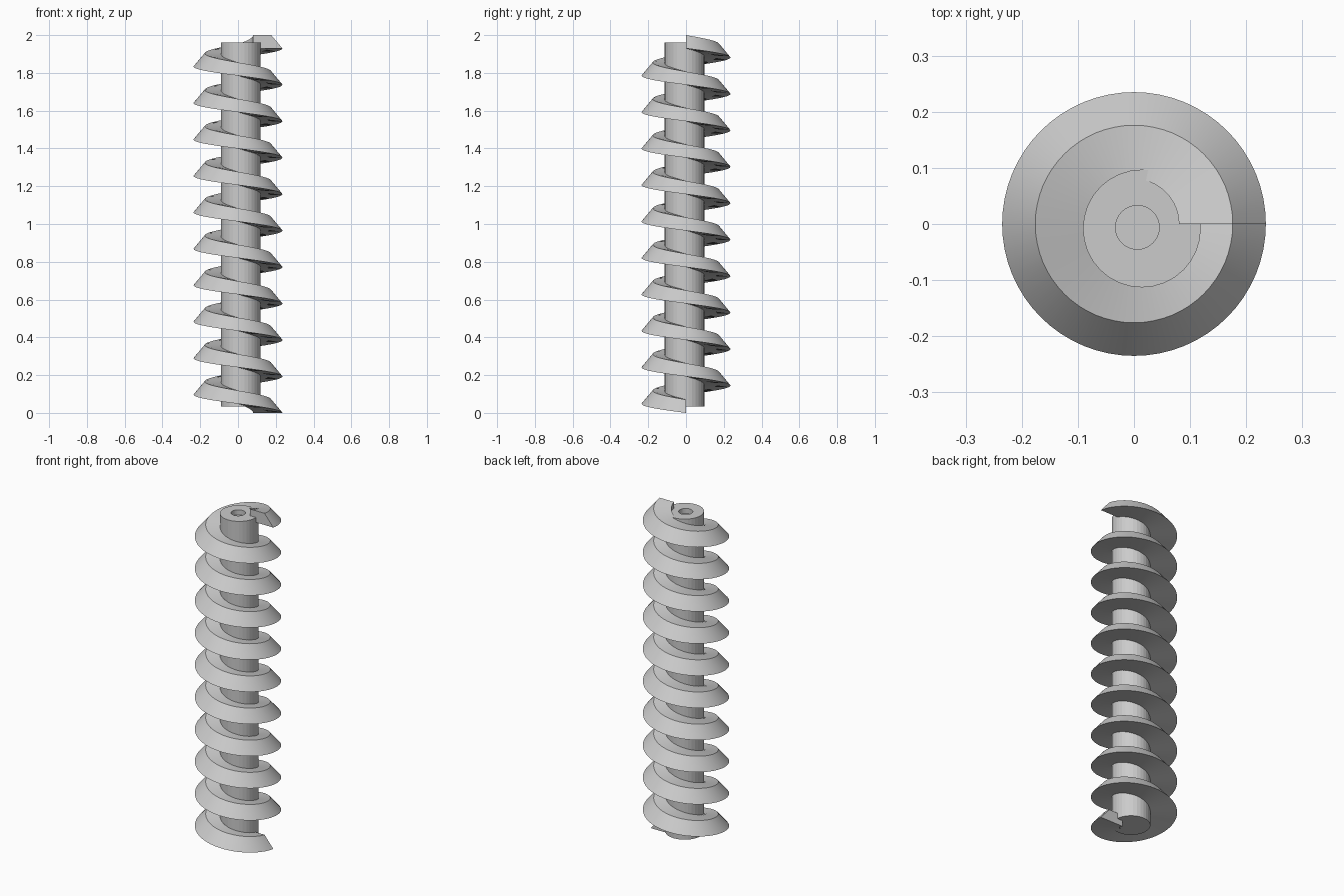
import bpy, bmesh
from math import cos, sin, tau

if "Cube" in bpy.data.objects:
    bpy.data.objects.remove(bpy.data.objects["Cube"], do_unlink=True)

grey = bpy.data.materials.new("plain grey")
grey.use_nodes = True
colour = (0.6, 0.6, 0.6, 1)
grey.diffuse_color = colour
grey.node_tree.nodes["Principled BSDF"].inputs["Base Color"].default_value = colour


def finish(name, bm, smooth):
    bmesh.ops.recalc_face_normals(bm, faces=bm.faces[:])
    mesh = bpy.data.meshes.new(name)
    bm.to_mesh(mesh)
    bm.free()
    mesh.materials.append(grey)
    obj = bpy.data.objects.new(name, mesh)
    bpy.context.collection.objects.link(obj)
    if smooth:
        bpy.ops.object.select_all(action='DESELECT')
        obj.select_set(True)
        bpy.context.view_layer.objects.active = obj
        bpy.ops.object.shade_smooth_by_angle()
    return obj


def bridge(bm, a, b):
    for i in range(len(a)):
        j = (i + 1) % len(a)
        bm.faces.new((a[i], a[j], b[j], b[i]))


def ring(bm, x, y, radius, z, sides=32):
    return [bm.verts.new((x + radius * cos(tau * i / sides),
                          y + radius * sin(tau * i / sides), z)) for i in range(sides)]


# Spiral blade: a wedge section swept clockwise up ten turns
TURNS, STEPS, HEIGHT = 10, 64, 0.07
PITCH = (2 - HEIGHT) / TURNS
section = [(0.08, 0), (0.235, 0), (0.176, HEIGHT), (0.08, HEIGHT)]
bm = bmesh.new()
loops = []
for s in range(TURNS * STEPS + 1):
    turn = s / STEPS
    c, d = cos(tau * turn), -sin(tau * turn)
    loops.append([bm.verts.new((r * c, r * d, h + PITCH * turn)) for r, h in section])
for a, b in zip(loops, loops[1:]):
    bridge(bm, a, b)
bm.faces.new(loops[0])
bm.faces.new(loops[-1])
finish("spiral_blade", bm, True)

# Core shaft, slightly off centre, with a shallow socket in its top
bm = bmesh.new()
rings = [ring(bm, 0.014, -0.008, 0.105, 0.035),
         ring(bm, 0.014, -0.008, 0.105, 1.96),
         ring(bm, 0.006, -0.006, 0.039, 1.96),
         ring(bm, 0.006, -0.006, 0.039, 1.93)]
for a, b in zip(rings, rings[1:]):
    bridge(bm, a, b)
bm.faces.new(rings[0])
bm.faces.new(rings[-1])
finish("core_shaft", bm, False)
